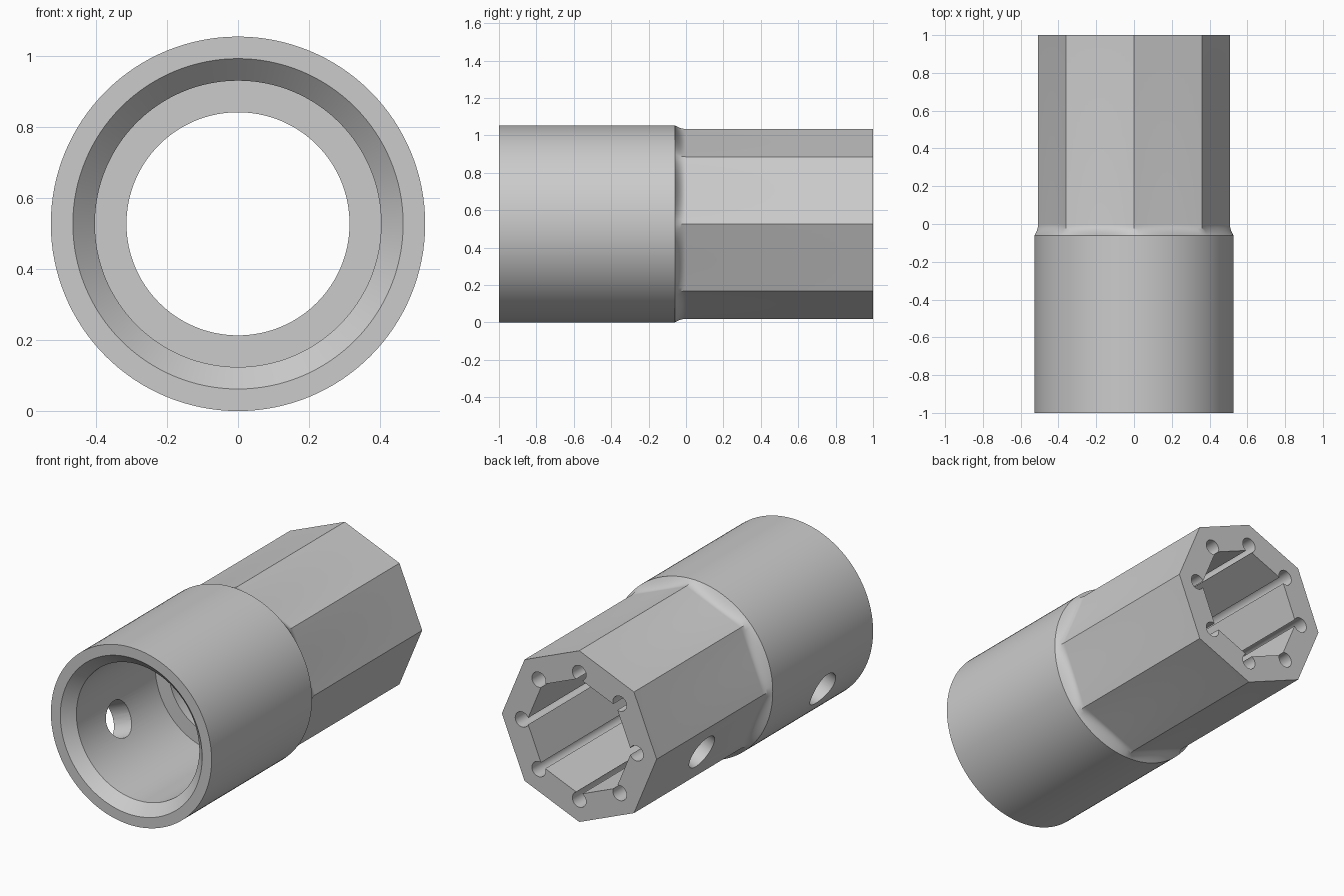
import bpy, bmesh, math
from mathutils import Matrix, Vector

cube = bpy.data.objects.get("Cube")
if cube:
    bpy.data.objects.remove(cube, do_unlink=True)

R = 0.527            # sleeve radius, also the height of the axis
FLAT = 0.469         # centre to outer octagon flat
POCKET = 0.317       # centre to inner octagon flat
SHOULDER = -0.06     # where the round sleeve ends
SEG = 128
STEP = math.pi / 4

grey = bpy.data.materials.new("plain grey")
grey.use_nodes = True
grey.diffuse_color = (0.6, 0.6, 0.6, 1)
grey.node_tree.nodes["Principled BSDF"].inputs["Base Color"].default_value = (0.6, 0.6, 0.6, 1)


def octagon(a, flat):
    """Distance to an octagon outline with a corner at angle zero."""
    return flat / math.cos(a % STEP - STEP / 2)


def loft(name, sections, seg=SEG):
    """Closed solid along y from (y, radius function) sections."""
    bm = bmesh.new()
    rings = []
    for y, radius in sections:
        ring = []
        for i in range(seg):
            a = 2 * math.pi * i / seg
            r = radius(a)
            ring.append(bm.verts.new((r * math.cos(a), y, R + r * math.sin(a))))
        rings.append(ring)
    for low, high in zip(rings, rings[1:]):
        for i in range(seg):
            j = (i + 1) % seg
            bm.faces.new((low[i], low[j], high[j], high[i]))
    bm.faces.new(rings[0])
    bm.faces.new(rings[-1])
    bmesh.ops.recalc_face_normals(bm, faces=bm.faces)
    return finish(name, bm)


def finish(name, bm):
    mesh = bpy.data.meshes.new(name)
    bm.to_mesh(mesh)
    bm.free()
    mesh.materials.append(grey)
    ob = bpy.data.objects.new(name, mesh)
    bpy.context.collection.objects.link(ob)
    return ob


def rod(name, centre, direction, radius, length, seg):
    bm = bmesh.new()
    turn = Vector(direction).to_track_quat('Z', 'Y').to_matrix().to_4x4()
    bmesh.ops.create_cone(bm, cap_ends=True, segments=seg, radius1=radius, radius2=radius,
                          depth=length, matrix=Matrix.Translation(centre) @ turn)
    return finish(name, bm)


def const(r):
    return lambda a: r


def blend(t):
    """Concave fillet between the octagon and the round sleeve."""
    def radius(a):
        o = octagon(a, FLAT)
        return o + (R - o) * (1 - t) ** 2
    return radius


# Outer body: round sleeve, fillet, octagonal shank
sections = [(-1, const(R))]
sections += [(SHOULDER * (1 - k / 8), blend(k / 8)) for k in range(9)]
sections.append((1, blend(1)))
body = loft("adapter_body", sections)

# Bore with chamfered mouth and a narrow throat
cutters = [loft("bore_cutter", [(-1.02, const(0.485)), (-0.938, const(0.403)),
                                (-0.2, const(0.403)), (-0.2, const(0.314)),
                                (0.02, const(0.314))])]

# Octagonal pocket with round corner reliefs
cutters.append(loft("pocket_cutter", [(SHOULDER, lambda a: octagon(a, POCKET)),
                                      (1.1, lambda a: octagon(a, POCKET))], 8))
for k in range(8):
    a = k * STEP
    centre = (0.375 * math.cos(a), (SHOULDER + 1.1) / 2, R + 0.375 * math.sin(a))
    cutters.append(rod("relief_cutter", centre, (0, 1, 0), 0.045, 1.1 - SHOULDER, 24))

# Two set-screw holes through one side
a = math.pi + STEP / 2
side = Vector((math.cos(a), 0, math.sin(a)))
for y in (0.47, -0.59):
    cutters.append(rod("hole_cutter", Vector((0, y, R)) + side * 0.45, side, 0.105, 0.5, 48))

bpy.ops.object.select_all(action='DESELECT')
bpy.context.view_layer.objects.active = body
body.select_set(True)
for cutter in cutters:
    cutter.hide_render = True
    mod = body.modifiers.new("cut", 'BOOLEAN')
    mod.operation = 'DIFFERENCE'
    mod.solver = 'EXACT'
    mod.object = cutter
    bpy.ops.object.modifier_apply(modifier=mod.name)
    bpy.data.objects.remove(cutter, do_unlink=True)

bpy.ops.object.shade_smooth_by_angle(angle=math.radians(30))
